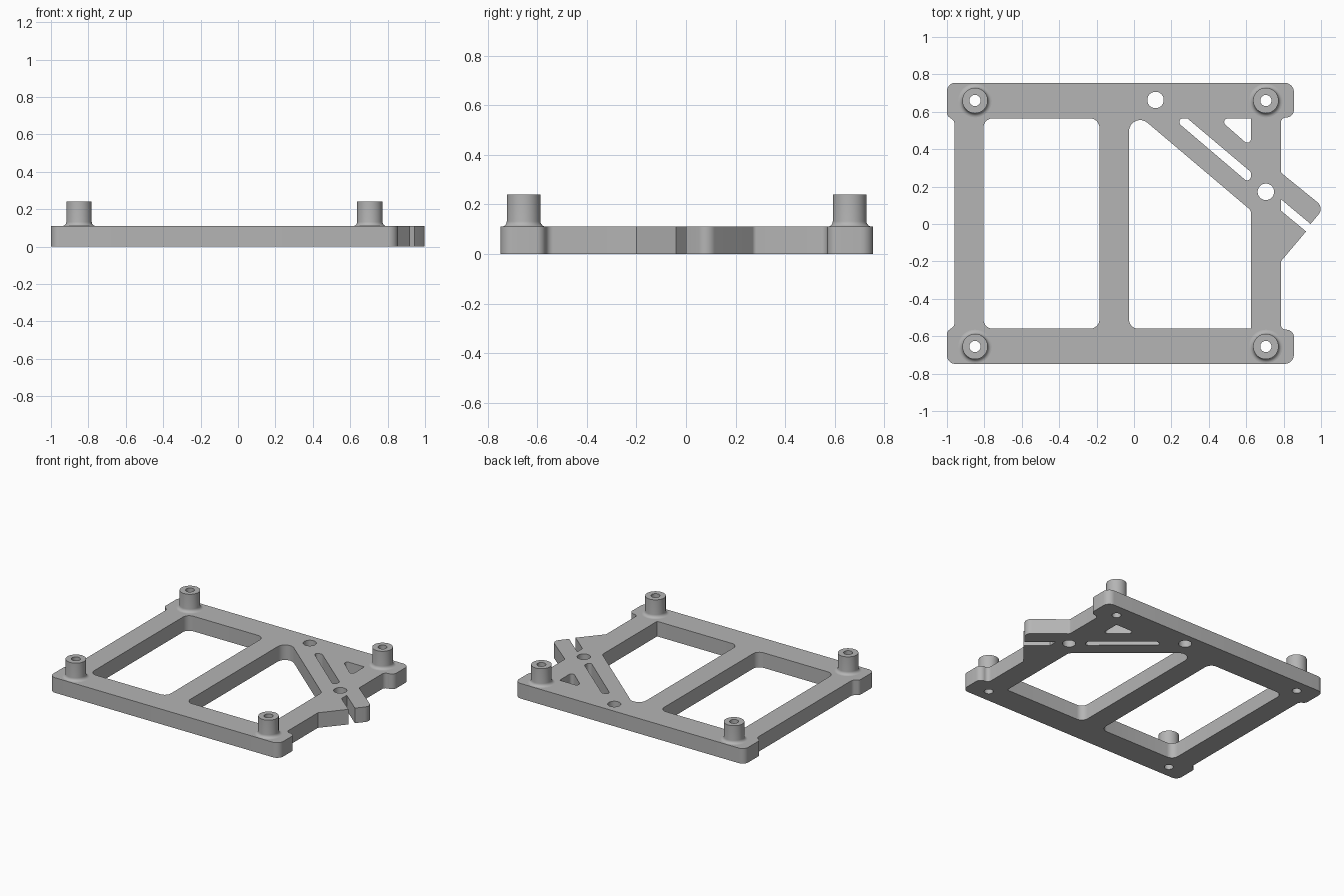
import bpy, bmesh
from math import sin, cos, pi, tan, radians
from mathutils import Vector

if "Cube" in bpy.data.objects:
    bpy.data.objects.remove(bpy.data.objects["Cube"])

PLATE = 0.11    # plate thickness
TOP = 0.24      # standoff height
BORE = 0.03
SEGS = 40

grey = bpy.data.materials.new("plain grey")
grey.use_nodes = True
colour = (0.46, 0.46, 0.46, 1)
grey.diffuse_color = colour
grey.node_tree.nodes["Principled BSDF"].inputs["Base Color"].default_value = colour


def rounded(corners, steps=8):
    """Turn (x, y, radius) corners into a loop of points with round corners."""
    loop = []
    for i, (x, y, r) in enumerate(corners):
        p = Vector((x, y))
        if r == 0:
            loop.append(p)
            continue
        a = (Vector(corners[i - 1][:2]) - p).normalized()
        b = (Vector(corners[(i + 1) % len(corners)][:2]) - p).normalized()
        half = a.angle(b) / 2
        centre = p + (a + b).normalized() * (r / sin(half))
        start = p + a * (r / tan(half)) - centre
        end = p + b * (r / tan(half)) - centre
        sweep = pi - 2 * half
        for k in range(steps + 1):
            t = k / steps
            loop.append(centre + (start * sin((1 - t) * sweep) + end * sin(t * sweep)) / sin(sweep))
    return loop


def circle(x, y, r):
    return [Vector((x + r * cos(2 * pi * k / SEGS), y + r * sin(2 * pi * k / SEGS)))
            for k in range(SEGS)]


def finish(name, bm):
    mesh = bpy.data.meshes.new(name)
    bm.to_mesh(mesh)
    bm.free()
    mesh.materials.clear()
    mesh.materials.append(grey)
    mesh.shade_smooth()
    mesh.set_sharp_from_angle(angle=radians(35))
    obj = bpy.data.objects.new(name, mesh)
    bpy.context.collection.objects.link(obj)
    return obj


def plate(name, loops, height):
    """Extrude an outline with holes into a solid plate."""
    curve = bpy.data.curves.new(name + " profile", 'CURVE')
    curve.dimensions = '2D'
    curve.fill_mode = 'BOTH'
    curve.extrude = height / 2
    for loop in loops:
        spline = curve.splines.new('POLY')
        spline.points.add(len(loop) - 1)
        for point, p in zip(spline.points, loop):
            point.co = (p.x, p.y, 0, 1)
        spline.use_cyclic_u = True
    helper = bpy.data.objects.new(name + " profile", curve)
    bpy.context.collection.objects.link(helper)
    bpy.context.view_layer.update()
    graph = bpy.context.evaluated_depsgraph_get()
    mesh = bpy.data.meshes.new_from_object(helper.evaluated_get(graph))
    bm = bmesh.new()
    bm.from_mesh(mesh)
    bpy.data.objects.remove(helper)
    bpy.data.meshes.remove(mesh)
    bmesh.ops.translate(bm, verts=bm.verts, vec=(0, 0, height / 2))
    bmesh.ops.remove_doubles(bm, verts=bm.verts, dist=0.0005)
    bmesh.ops.recalc_face_normals(bm, faces=bm.faces)
    return finish(name, bm)


def standoff(name, x, y):
    """Lathe a hollow post with a flared foot."""
    post, flare = 0.068, 0.022
    profile = [(post + flare * (1 - sin(t * pi / 12)), PLATE + flare * (1 - cos(t * pi / 12)))
               for t in range(7)]
    profile += [(post, TOP), (BORE, TOP), (BORE, PLATE)]
    bm = bmesh.new()
    rings = [[bm.verts.new((x + r * cos(2 * pi * k / SEGS), y + r * sin(2 * pi * k / SEGS), z))
              for k in range(SEGS)] for r, z in profile]
    for low, high in zip(rings, rings[1:]):
        for k in range(SEGS):
            n = (k + 1) % SEGS
            bm.faces.new((low[k], low[n], high[n], high[k]))
    return finish(name, bm)


# Outer edge, with corner pads and the split clamp tab on the left side
outline = [
    (-1, -0.748, 0.045), (0.855, -0.748, 0.05), (0.855, -0.565, 0.04), (0.785, -0.565, 0.029),
    (0.785, -0.2, 0), (0.92, -0.04, 0), (0.785, 0.072, 0), (0.785, 0.133, 0),
    (0.944, 0, 0), (1.017, 0.087, 0.045), (0.785, 0.275, 0.02),
    (0.785, 0.57, 0.029), (0.855, 0.57, 0.04), (0.855, 0.755, 0.05), (-1, 0.755, 0.045),
    (-1, 0.58, 0.03), (-0.96, 0.55, 0.03), (-0.96, -0.545, 0.03), (-1, -0.575, 0.03)]

# Openings in the frame
window = [(-0.805, -0.56, 0.05), (-0.185, -0.56, 0.05), (-0.185, 0.565, 0.05), (-0.805, 0.565, 0.05)]
braced_window = [(-0.027, -0.56, 0.05), (0.625, -0.56, 0), (0.625, 0.073, 0.03), (-0.027, 0.625, 0.06)]
slot = [(0.208, 0.565, 0.02), (0.285, 0.565, 0.015), (0.625, 0.278, 0.015), (0.625, 0.21, 0.02)]
gusset_hole = [(0.449, 0.565, 0.02), (0.625, 0.411, 0.02), (0.625, 0.565, 0)]

posts = {"back_right": (-0.85, 0.66), "back_left": (0.705, 0.66),
         "front_right": (-0.85, -0.655), "front_left": (0.705, -0.655)}

loops = [rounded(c) for c in (outline, window, braced_window, slot, gusset_hole)]
loops += [circle(0.115, 0.663, 0.044), circle(0.705, 0.172, 0.044)]
loops += [circle(x, y, BORE) for x, y in posts.values()]
plate("mounting_plate", loops, PLATE)

for side, (x, y) in posts.items():
    standoff(side + "_standoff", x, y)
